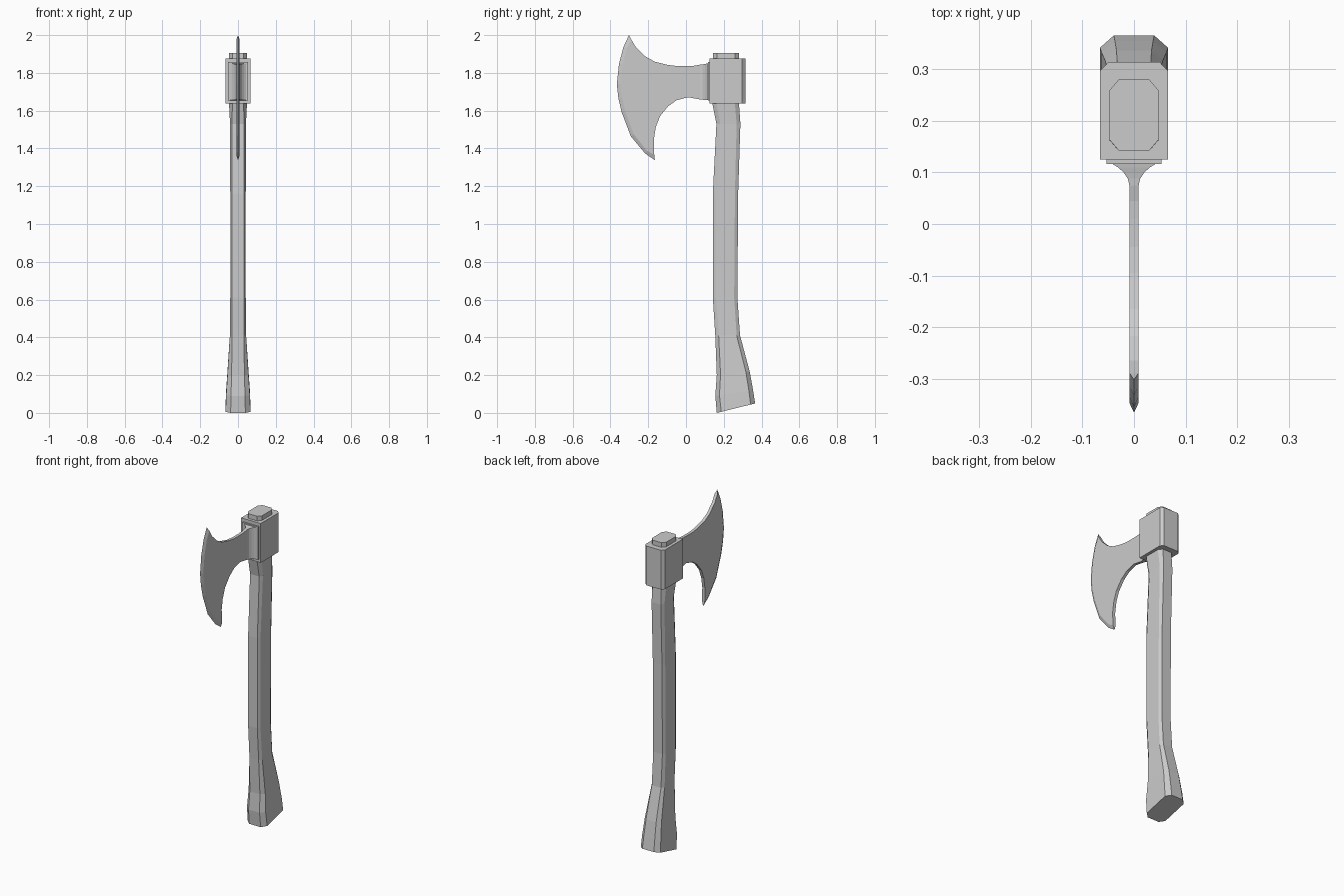
import bpy, bmesh


def finish(name, bm):
    bmesh.ops.recalc_face_normals(bm, faces=bm.faces)
    mesh = bpy.data.meshes.new(name)
    bm.to_mesh(mesh)
    bm.free()
    obj = bpy.data.objects.new(name, mesh)
    bpy.context.collection.objects.link(obj)
    return obj


def bridge(bm, a, b):
    """Quads between two closed rings of vertices."""
    n = len(a)
    for i in range(n):
        j = (i + 1) % n
        bm.faces.new((a[i], a[j], b[j], b[i]))


def loft(name, rings):
    bm = bmesh.new()
    loops = [[bm.verts.new(p) for p in ring] for ring in rings]
    for a, b in zip(loops, loops[1:]):
        bridge(bm, a, b)
    bm.faces.new(loops[0])
    bm.faces.new(loops[-1])
    return finish(name, bm)


def octagon(zf, zb, y0, y1, w, flat, c):
    """Chamfered rectangle from y0 to y1, tilted from height zf to zb."""
    pts = [(-flat, y0), (flat, y0), (w, y0 + c), (w, y1 - c),
           (flat, y1), (-flat, y1), (-w, y1 - c), (-w, y0 + c)]
    return [(x, y, zf + (zb - zf) * (y - y0) / (y1 - y0)) for x, y in pts]


# Handle: octagonal loft, flared and slanted at the foot
loft("handle", [octagon(*r) for r in (
    (0.0, 0.05, 0.163, 0.366, 0.066, 0.039, 0.024),
    (0.09, 0.12, 0.155, 0.355, 0.063, 0.037, 0.022),
    (0.20, 0.22, 0.163, 0.337, 0.056, 0.034, 0.02),
    (0.41, 0.41, 0.155, 0.286, 0.043, 0.031, 0.018),
    (0.61, 0.61, 0.142, 0.272, 0.041, 0.031, 0.017),
    (1.16, 1.16, 0.142, 0.276, 0.041, 0.031, 0.017),
    (1.53, 1.53, 0.161, 0.288, 0.042, 0.031, 0.02),
    (1.645, 1.645, 0.138, 0.28, 0.048, 0.03, 0.022),
    (1.905, 1.905, 0.143, 0.28, 0.048, 0.03, 0.021))])

# Head block with chamfered back corners
outline = [(-0.066, 0.125), (0.066, 0.125), (0.066, 0.297),
           (0.05, 0.314), (-0.05, 0.314), (-0.066, 0.297)]
loft("head_block", [[(x, y, z) for x, y in outline] for z in (1.637, 1.877)])


# Collar plate between block and blade
def rect(y, w, z0, z1):
    return [(-w, y, z0), (w, y, z0), (w, y, z1), (-w, y, z1)]


loft("collar", [rect(y, 0.053, 1.655, 1.857) for y in (0.116, 0.13)])

# Blade: flared neck, flat plate and bevelled cutting edge
H = 0.009
top = [(0.075, 1.844), (0.045, 1.838), (0.01, 1.836), (-0.045, 1.836), (-0.095, 1.842),
       (-0.165, 1.859), (-0.217, 1.888), (-0.265, 1.935), (-0.289, 1.975)]
bottom = [(-0.168, 1.365), (-0.17, 1.45), (-0.16, 1.512), (-0.138, 1.57),
          (-0.095, 1.623), (-0.05, 1.655), (0.01, 1.671), (0.045, 1.665), (0.075, 1.659)]
edge = [(-0.302, 2.0), (-0.332, 1.935), (-0.355, 1.846), (-0.366, 1.74), (-0.358, 1.665),
        (-0.34, 1.59), (-0.292, 1.464), (-0.217, 1.374), (-0.165, 1.338)]
inner = [(-0.313, 1.932), (-0.336, 1.843), (-0.347, 1.74), (-0.339, 1.667),
         (-0.322, 1.597), (-0.277, 1.476), (-0.208, 1.389)]

bm = bmesh.new()
mid = [bm.verts.new((0, y, z)) for y, z in edge]
sides = []
for s in (-1, 1):
    t, i, b = [[bm.verts.new((s * H, y, z)) for y, z in pts] for pts in (top, inner, bottom)]
    bm.faces.new(t + i + b)
    bevel = [t[-1]] + i + [b[0]]
    for k in range(len(bevel) - 1):
        bm.faces.new((bevel[k], bevel[k + 1], mid[k + 1], mid[k]))
    sides.append((t, b))
(lt, lb), (rt, rb) = sides
for l, r in ((lt, rt), (lb, rb)):
    for k in range(len(l) - 1):
        bm.faces.new((l[k], l[k + 1], r[k + 1], r[k]))
bm.faces.new((lt[-1], rt[-1], mid[0]))
bm.faces.new((lb[0], rb[0], mid[-1]))
ring = [lb[-1], rb[-1], rt[0], lt[0]]
for y, w, z0, z1 in ((0.088, 0.012, 1.658, 1.845), (0.1, 0.02, 1.657, 1.847),
                     (0.11, 0.031, 1.656, 1.849), (0.117, 0.043, 1.655, 1.85)):
    nxt = [bm.verts.new(p) for p in rect(y, w, z0, z1)]
    bridge(bm, ring, nxt)
    ring = nxt
bm.faces.new(ring)
finish("blade", bm)
